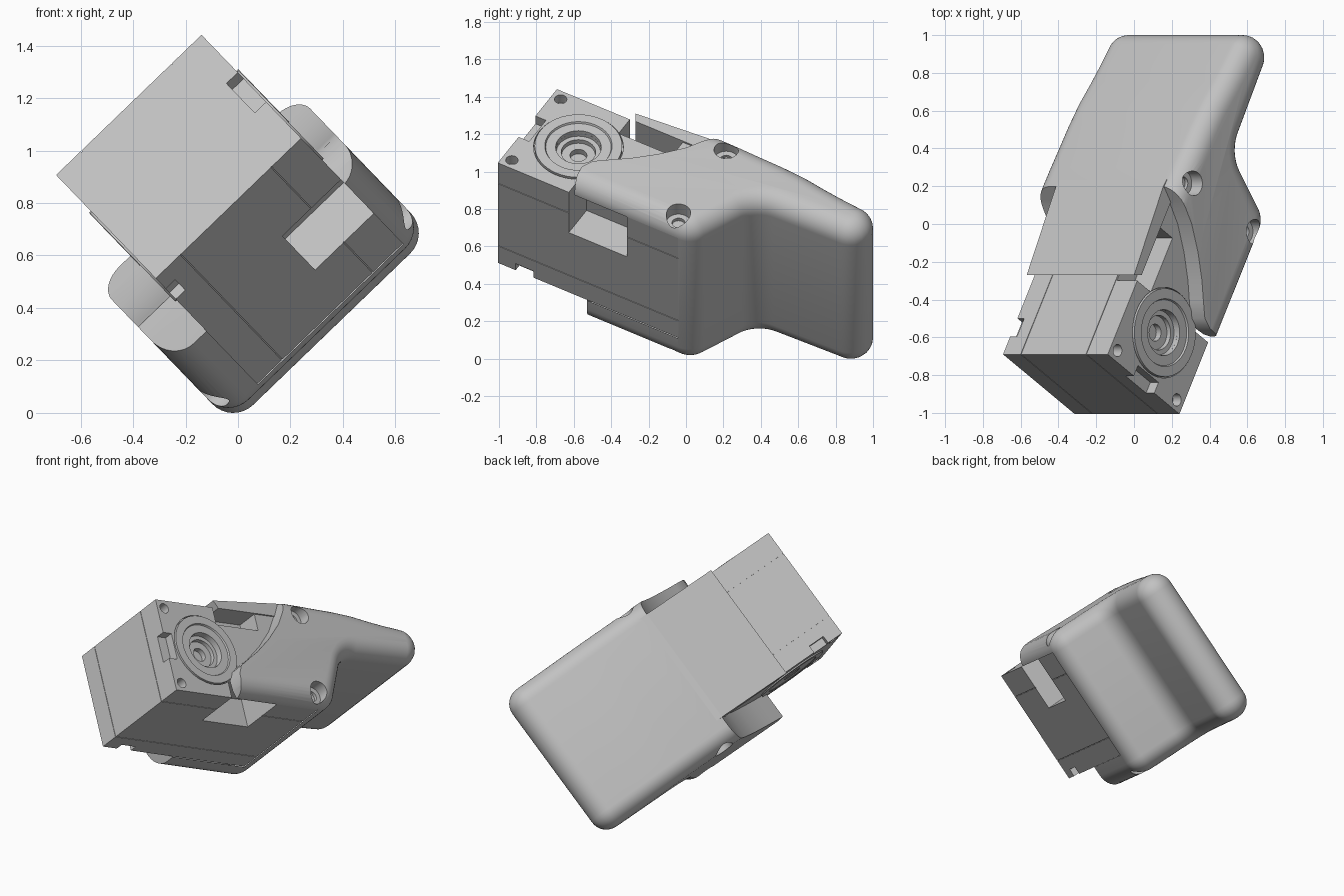
import bpy, bmesh, math
from mathutils import Matrix, Vector

if "Cube" in bpy.data.objects:
    bpy.data.objects.remove(bpy.data.objects["Cube"])

# Local frame: x across the grip, y backwards, z along the output axis
TILT = Matrix.Rotation(math.radians(46.05), 4, 'Y')
# Motor frame: x = width, y = length, measured from one front corner
MOTOR = TILT @ Matrix.Translation((-1.134, -0.69, 0)) @ Matrix.Rotation(math.radians(-30), 4, 'Z')
W0, W1 = 0.13, 0.90          # motor bottom and top
WIDTH, LENGTH = 0.632, 1.115

grey = bpy.data.materials.new("grey_plastic")
grey.diffuse_color = (0.54, 0.54, 0.54, 1)
grey.use_nodes = True
grey.node_tree.nodes["Principled BSDF"].inputs["Base Color"].default_value = grey.diffuse_color


def add(name, bm, frame):
    bmesh.ops.recalc_face_normals(bm, faces=bm.faces)
    me = bpy.data.meshes.new(name)
    bm.to_mesh(me)
    bm.free()
    me.transform(frame)
    ob = bpy.data.objects.new(name, me)
    bpy.context.collection.objects.link(ob)
    me.materials.append(grey)
    return ob


def loft(name, rings, frame):
    """Skin a stack of (points, height) rings and close both ends."""
    bm = bmesh.new()
    rows = [[bm.verts.new((p[0], p[1], z)) for p in pts] for pts, z in rings]
    n = len(rows[0])
    for a, b in zip(rows, rows[1:]):
        for i in range(n):
            bm.faces.new((a[i], a[(i + 1) % n], b[(i + 1) % n], b[i]))
    bm.faces.new(rows[0])
    bm.faces.new(rows[-1])
    return add(name, bm, frame)


def prism(name, pts, z0, z1, frame):
    return loft(name, [(pts, z0), (pts, z1)], frame)


def box(name, x0, x1, y0, y1, z0, z1):
    return prism(name, [(x0, y0), (x1, y0), (x1, y1), (x0, y1)], z0, z1, MOTOR)


def disc(name, x, y, r, z0, z1, frame, n=40):
    ring = [(x + r * math.cos(i * math.tau / n), y + r * math.sin(i * math.tau / n)) for i in range(n)]
    return prism(name, ring, z0, z1, frame)


def fillet(pts, steps=8):
    """Round each (x, y, radius) corner of a closed outline."""
    out = []
    for i, (x, y, r) in enumerate(pts):
        p = Vector((x, y))
        if r == 0:
            out.append(p)
            continue
        a = (Vector(pts[i - 1][:2]) - p).normalized()
        b = (Vector(pts[(i + 1) % len(pts)][:2]) - p).normalized()
        half = a.angle(b) / 2
        c = p + (a + b).normalized() * (r / math.sin(half))
        v0 = p + a * (r / math.tan(half)) - c
        v1 = p + b * (r / math.tan(half)) - c
        for k in range(steps + 1):
            out.append(c + v0.lerp(v1, k / steps).normalized() * r)
    return out


def inset(pts, d):
    """Offset a counterclockwise outline inwards by d."""
    out = []
    for i, p in enumerate(pts):
        a = (p - pts[i - 1]).normalized()
        b = (pts[(i + 1) % len(pts)] - p).normalized()
        na, nb = Vector((-a.y, a.x)), Vector((-b.y, b.x))
        out.append(p + (na + nb) * (d / (1 + na.dot(nb))))
    return out


def cut(ob, cutters):
    bpy.context.view_layer.objects.active = ob
    for c in cutters:
        m = ob.modifiers.new("cut", 'BOOLEAN')
        m.operation, m.solver, m.object = 'DIFFERENCE', 'EXACT', c
        bpy.ops.object.modifier_apply(modifier=m.name)
        bpy.data.objects.remove(c)


def smooth(ob, angle=30):
    bpy.ops.object.select_all(action='DESELECT')
    ob.select_set(True)
    bpy.context.view_layer.objects.active = ob
    bpy.ops.object.shade_smooth_by_angle(angle=math.radians(angle))


# Grip: rounded block, hollowed for the motor and cut back at the front
outline = fillet([(-0.58, -1.0, 0), (0.016, 0.03, 0.13), (-0.235, 0.38, 0.16), (0.098, 1.0, 0.117),
                  (-0.165, 1.0, 0.117), (-0.28, 0.84, 0), (-0.345, 0.755, 0), (-0.43, 0.65, 0),
                  (-0.515, 0.525, 0), (-0.592, 0.40, 0), (-0.655, 0.30, 0), (-0.715, 0.20, 0),
                  (-1.25, -1.0, 0)])
R, STEPS = 0.11, 8
BOTTOM, TOP = -0.047, 1.003
arc = [(R * (1 - math.sin(t)), R * (1 - math.cos(t)))
       for t in (k / STEPS * math.pi / 2 for k in range(STEPS + 1))]
rings = [(inset(outline, d), BOTTOM + h) for d, h in arc]
rings += [(inset(outline, d), TOP - h) for d, h in reversed(arc)]
grip = loft("grip", rings, TILT)

curve = [(-0.50, -0.50), (-0.512, -0.40), (-0.522, -0.30), (-0.552, -0.15), (-0.60, 0.0),
         (-0.66, 0.11), (-0.72, 0.205), (-0.74, 0.22), (-1.6, 0.2)]
tip_top = [(-1.6, -1.5), (0.2, -1.5), (0.2, -0.6), (-0.33, -0.60), (-0.40, -0.585), (-0.46, -0.555)]
tip_low = [(-1.6, -1.5), (0.2, -1.5), (0.2, -0.53), (-0.30, -0.53), (-0.38, -0.52), (-0.45, -0.51)]
cutters = [prism("upper_front_cut", tip_top + curve, 0.5, 1.5, TILT),
           prism("lower_front_cut", tip_low + curve, -0.5, 0.55, TILT),
           box("motor_bay", 0, 0.9, -0.3, LENGTH, W0, W1)]
for x, y in ((-0.584, 0.215), (-0.117, -0.04)):
    for a, b in ((0.925, 1.3), (-0.3, 0.03)):
        cutters.append(disc("screw_bore", x, y, 0.065, a, b, TILT))
    for a, b in ((0.905, 1.3), (-0.3, 0.06)):
        cutters.append(disc("screw_hole", x, y, 0.035, a, b, TILT, 24))
cut(grip, cutters)
smooth(grip)

# Side panel reaching forward along the motor
prism("side_panel", [(-0.943, -0.27), (-0.885, -0.27), (-0.60, 0.225), (-0.60, 0.28),
                     (-0.675, 0.26), (-0.72, 0.20)], 0.12, 0.91, TILT)

# Motor case with cable recesses, clip notches, seams and screw holes
case = box("motor_case", 0, WIDTH, 0, LENGTH, W0, W1)
CX, CY = 0.314, 0.314
cutters = [
    box("side_recess", WIDTH - 0.19, 1, 0.438, 0.797, 0.59, 1),
    box("panel_recess", -0.1, 0.12, 0.45, 0.78, 0.75, 1),
    box("clip_notch", 0.23, 0.41, -0.1, 0.065, 0.84, 1),
    box("left_notch", -0.1, 0.04, 0.11, 0.22, 0, W0 + 0.05),
    box("right_notch", WIDTH - 0.04, 1, 0.11, 0.22, 0, W0 + 0.05),
    disc("horn_seat", CX, CY, 0.24, W1 - 0.02, 1, MOTOR, 64),
    disc("horn_bore", CX, CY, 0.12, 0.80, 1, MOTOR)]
for z in (0.26, 0.74):
    cutters += [box("front_seam", -0.1, 1, -0.1, 0.003, z, z + 0.004),
                box("left_seam", -0.1, 0.003, -0.1, LENGTH + 0.1, z, z + 0.004),
                box("right_seam", WIDTH - 0.003, 1, -0.1, LENGTH + 0.1, z, z + 0.004)]
for x in (0.055, WIDTH - 0.055):
    cutters.append(disc("corner_hole", x, 0.055, 0.033, 0.84, 1, MOTOR, 24))
    cutters.append(disc("lower_corner_hole", x, 0.055, 0.033, 0, W0 + 0.06, MOTOR, 24))
cut(case, cutters)
smooth(case)


def lathe(name, profile):
    """Spin a (radius, height) profile around the output axis."""
    bm = bmesh.new()
    vs = [bm.verts.new((r, 0, z)) for r, z in profile]
    es = [bm.edges.new(p) for p in zip(vs, vs[1:])]
    bmesh.ops.spin(bm, geom=vs + es, cent=(0, 0, 0), axis=(0, 0, 1), angle=math.tau, steps=48)
    bmesh.ops.remove_doubles(bm, verts=bm.verts, dist=1e-4)
    smooth(add(name, bm, MOTOR @ Matrix.Translation((CX, CY, 0))))


# Output horn with stepped screw bore, and a flat idler disc underneath
lathe("output_horn", [(0.234, 0.878), (0.234, 0.908), (0.18, 0.908), (0.175, 0.898), (0.122, 0.898),
                      (0.118, 0.86), (0.092, 0.86), (0.09, 0.835), (0.045, 0.835), (0.045, 0.80), (0, 0.80)])
lathe("idler_disc", [(0.234, 0.14), (0.234, 0.122), (0.18, 0.122), (0.175, 0.126), (0.06, 0.126),
                     (0.055, 0.134), (0, 0.134)])
